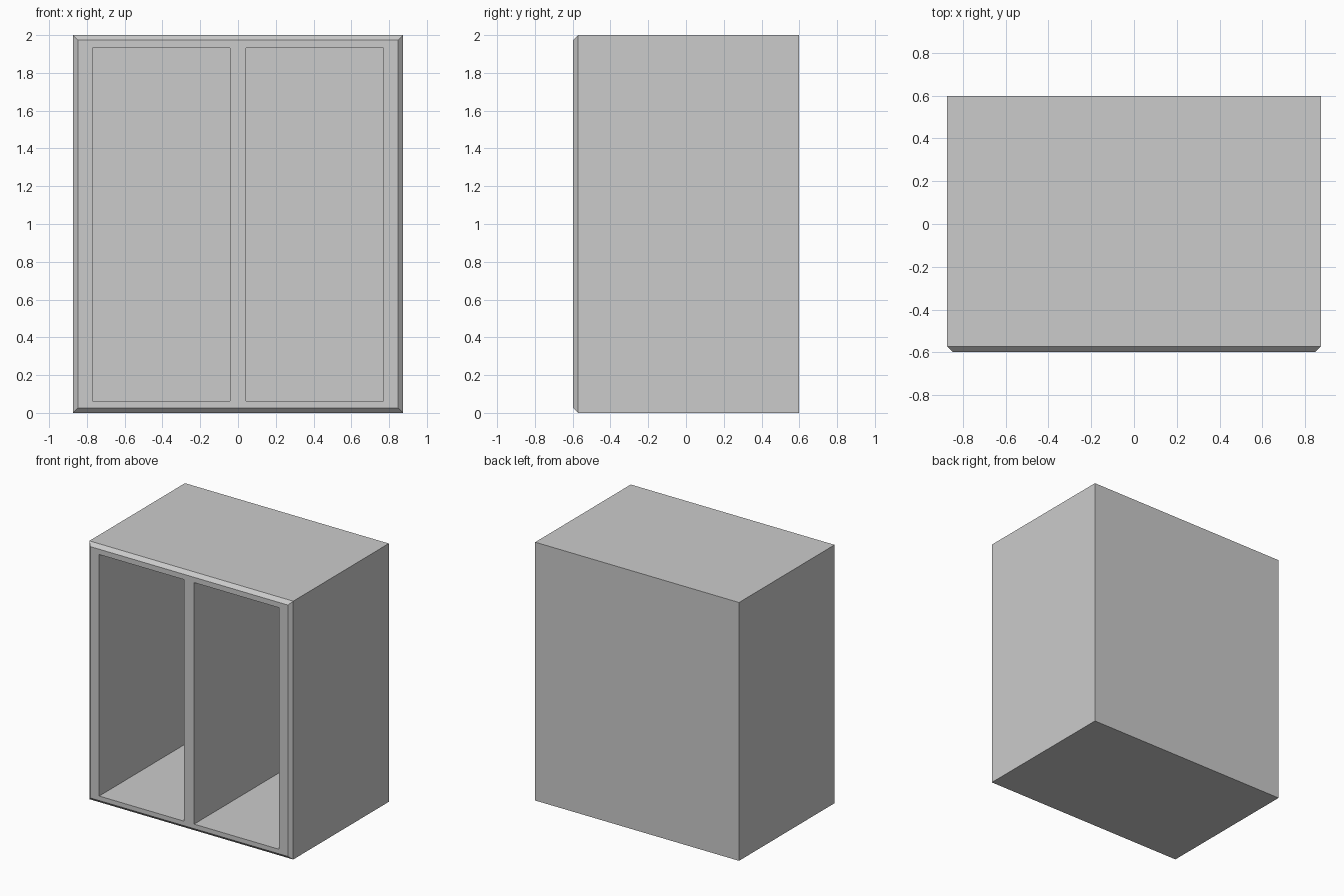
import bpy, bmesh
from mathutils import Vector

if "Cube" in bpy.data.objects:
    bpy.data.objects.remove(bpy.data.objects["Cube"])


def box_mesh(lo, hi):
    """Axis-aligned box between two corners, as a bmesh."""
    lo, hi = Vector(lo), Vector(hi)
    bm = bmesh.new()
    bmesh.ops.create_cube(bm, size=1)
    bmesh.ops.scale(bm, vec=hi - lo, verts=bm.verts)
    bmesh.ops.translate(bm, vec=(lo + hi) / 2, verts=bm.verts)
    return bm


def make_object(name, bm):
    bmesh.ops.recalc_face_normals(bm, faces=bm.faces)
    mesh = bpy.data.meshes.new(name)
    bm.to_mesh(mesh)
    bm.free()
    obj = bpy.data.objects.new(name, mesh)
    bpy.context.collection.objects.link(obj)
    return obj


CHAMFER = 0.027

# Cabinet body: plain box with chamfered edges around the front face only
bm = box_mesh((-0.873, -0.598, 0), (0.873, 0.598, 2))
bm.faces.ensure_lookup_table()
front = min(bm.faces, key=lambda f: f.calc_center_median().y)
bmesh.ops.bevel(bm, geom=list(front.edges), offset=CHAMFER,
                offset_type='OFFSET', segments=1, affect='EDGES')
body = make_object("cabinet_body", bm)

# Two deep compartments: one cutter, mirrored to the other side
cutter = make_object("compartment_cutter",
                     box_mesh((0.043, -0.8, 0.062), (0.77, 0.53, 1.932)))
mirror = cutter.modifiers.new("mirror", 'MIRROR')
mirror.use_axis[0] = True
cutter.hide_render = True
cutter.display_type = 'WIRE'

cut = body.modifiers.new("compartments", 'BOOLEAN')
cut.operation = 'DIFFERENCE'
cut.solver = 'EXACT'
cut.object = cutter
